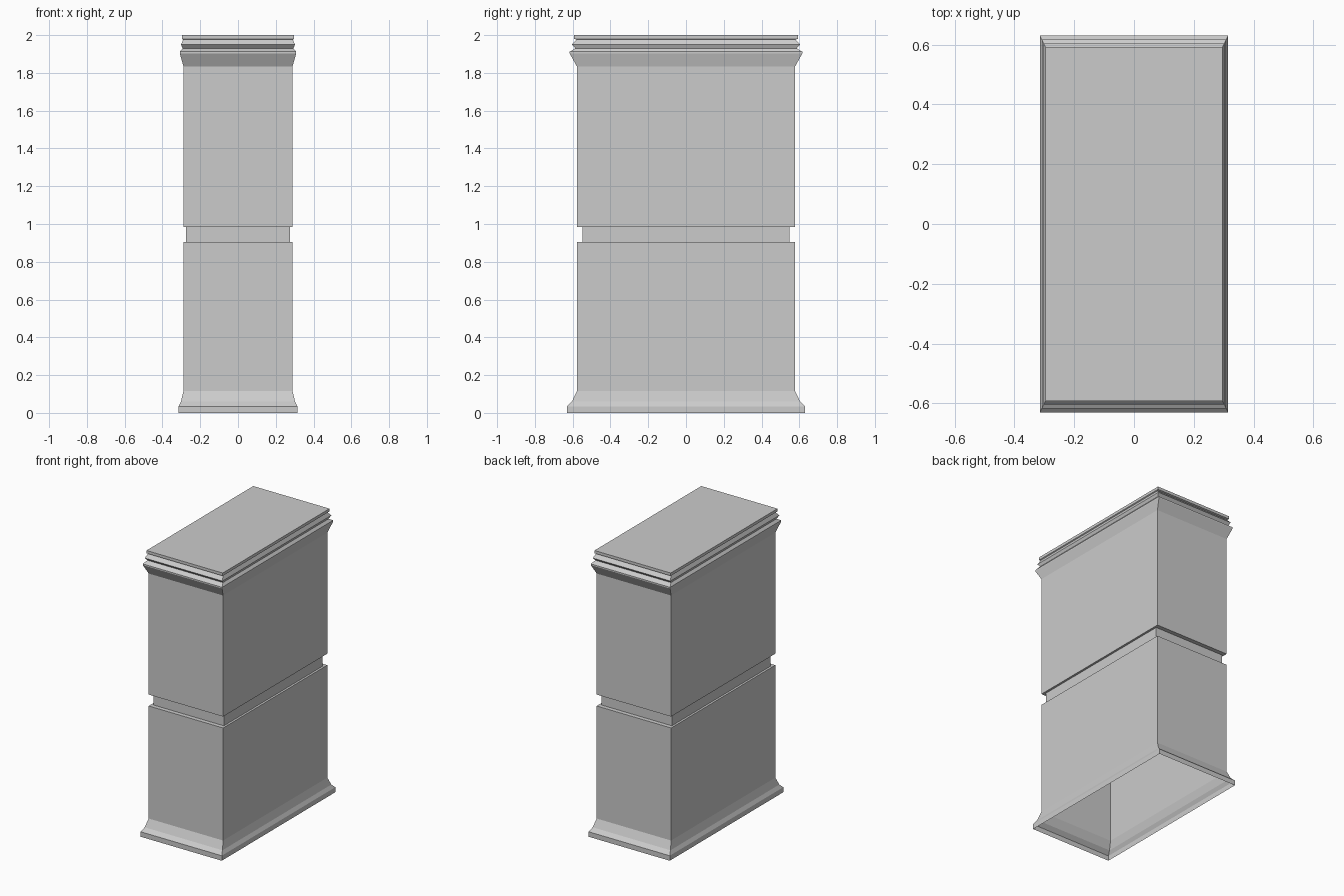
import bpy, bmesh

if "Cube" in bpy.data.objects:
    bpy.data.objects.remove(bpy.data.objects["Cube"])

# Moulding profile: (half width in x, height); depth is twice the width
profile = [
    (0.315, 0.0), (0.315, 0.035), (0.302, 0.06), (0.289, 0.115),      # base moulding
    (0.289, 0.905), (0.274, 0.905), (0.274, 0.985), (0.289, 0.985),   # body and groove
    (0.289, 1.835), (0.308, 1.903), (0.308, 1.912), (0.293, 1.93),    # flared cornice
    (0.302, 1.95), (0.290, 1.976), (0.296, 1.98), (0.296, 2.0),       # lip and top slab
]


def rectangular_loft(name, points, depth_ratio):
    bm = bmesh.new()
    rings = [[bm.verts.new((sx * w, sy * w * depth_ratio, z))
              for sx, sy in ((-1, -1), (1, -1), (1, 1), (-1, 1))]
             for w, z in points]
    for low, high in zip(rings, rings[1:]):
        for i in range(4):
            j = (i + 1) % 4
            bm.faces.new((low[i], low[j], high[j], high[i]))
    bm.faces.new(rings[-1])  # closed top, open underside
    mesh = bpy.data.meshes.new(name)
    bm.to_mesh(mesh)
    bm.free()
    obj = bpy.data.objects.new(name, mesh)
    bpy.context.collection.objects.link(obj)
    return obj


# Hollow pillar shell
rectangular_loft("rectangular_pillar", profile, 2.0)
